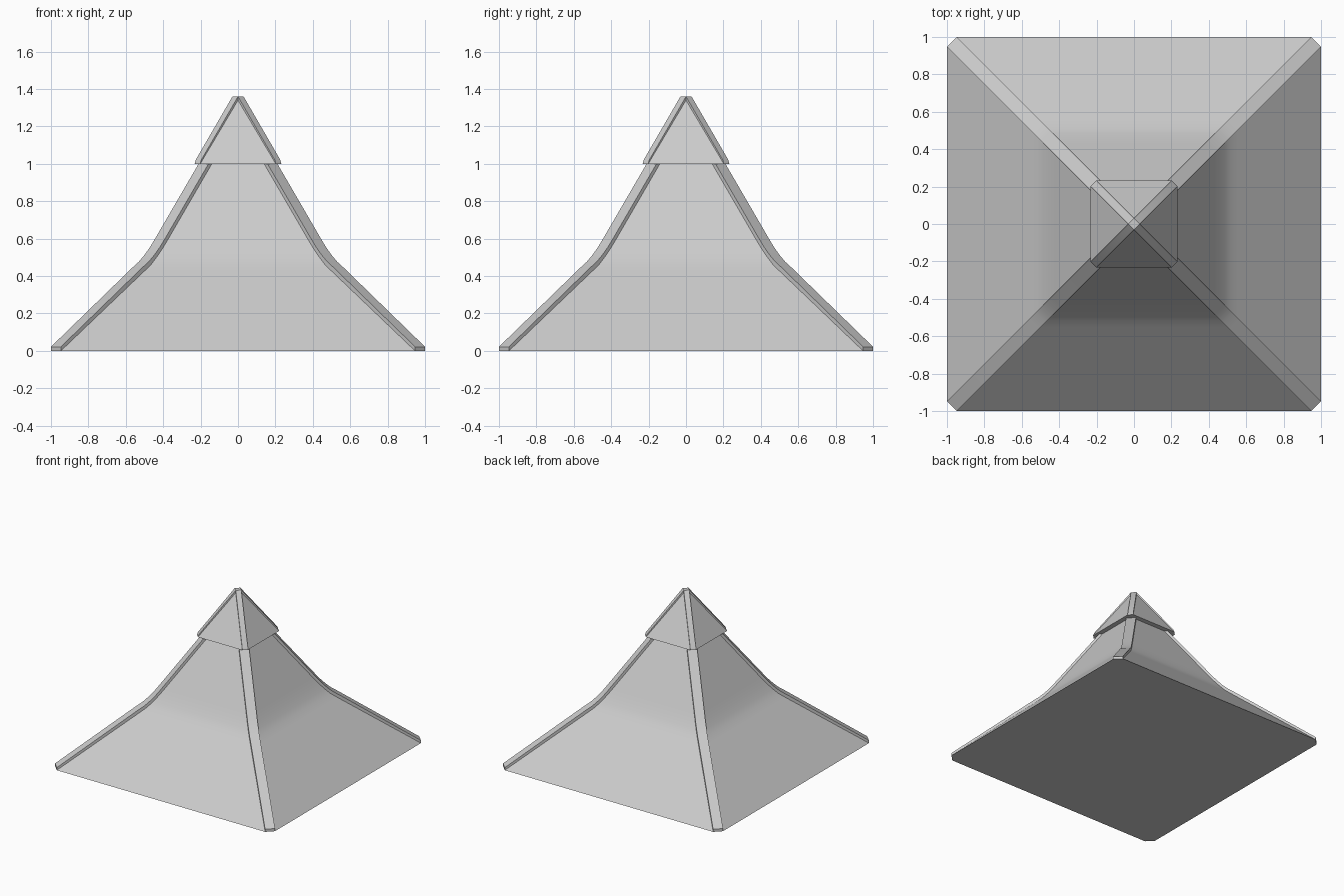
import bpy, bmesh
from mathutils import Matrix, Vector
from math import pi

if "Cube" in bpy.data.objects:
    bpy.data.objects.remove(bpy.data.objects["Cube"])


def hipped_loft(name, levels, cut):
    """Square loft with a raised bar on each hip.
    Each level: face half width, face z, bar half width, bar z."""
    bm = bmesh.new()
    rings = []
    for w, zf, s, zb in levels:
        corner = [Vector((w, w - cut, zf)), Vector((s, s - cut, zb)),
                  Vector((s - cut, s, zb)), Vector((w - cut, w, zf))]
        ring = []
        for k in range(4):
            turn = Matrix.Rotation(k * pi / 2, 3, 'Z')
            ring += [bm.verts.new(turn @ p) for p in corner]
        rings.append(ring)
    n = 16
    for a, b in zip(rings, rings[1:]):
        for i in range(n):
            j = (i + 1) % n
            bm.faces.new((a[i], a[j], b[j], b[i]))
    bm.faces.new(rings[0][::-1])
    bm.faces.new(rings[-1])
    bmesh.ops.remove_doubles(bm, verts=bm.verts, dist=0.0005)
    bmesh.ops.recalc_face_normals(bm, faces=bm.faces)
    mesh = bpy.data.meshes.new(name)
    bm.to_mesh(mesh)
    bm.free()
    obj = bpy.data.objects.new(name, mesh)
    bpy.context.collection.objects.link(obj)
    bpy.ops.object.select_all(action='DESELECT')
    obj.select_set(True)
    bpy.context.view_layer.objects.active = obj
    bpy.ops.object.shade_smooth_by_angle(angle=0.5)
    return obj


# flared lower roof with its hip bars
hipped_loft("roof_body", [
    (1.0, 0.0, 1.0, 0.0),
    (1.0, 0.0, 1.0, 0.022),
    (0.55, 0.43, 0.565, 0.445),
    (0.515, 0.465, 0.53, 0.477),
    (0.485, 0.505, 0.5, 0.513),
    (0.455, 0.55, 0.47, 0.556),
    (0.425, 0.6, 0.44, 0.606),
    (0.19, 1.005, 0.208, 1.005),
], 0.053)

# small pointed cap over the top
hipped_loft("roof_cap", [
    (0.232, 1.0, 0.232, 1.0),
    (0.232, 1.0, 0.227, 1.02),
    (0.03, 1.34, 0.03, 1.36),
    (0.03, 1.36, 0.03, 1.36),
], 0.03)
